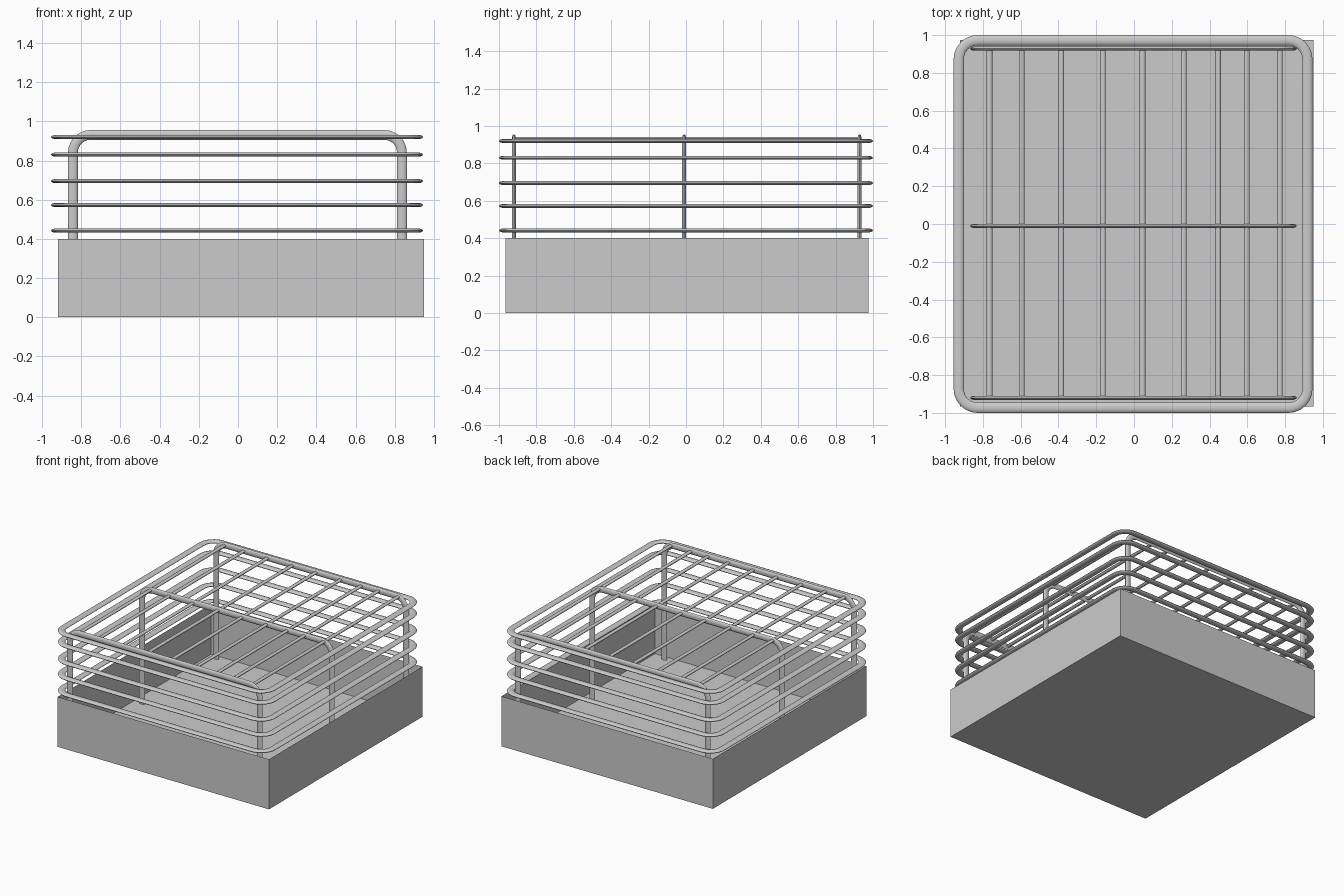
import bpy, bmesh, math
from mathutils import Vector

if "Cube" in bpy.data.objects:
    bpy.data.objects.remove(bpy.data.objects["Cube"])


def finish(name, bm, smooth=True):
    bmesh.ops.recalc_face_normals(bm, faces=bm.faces)
    me = bpy.data.meshes.new(name)
    bm.to_mesh(me)
    bm.free()
    ob = bpy.data.objects.new(name, me)
    bpy.context.collection.objects.link(ob)
    if smooth:
        bpy.ops.object.select_all(action='DESELECT')
        ob.select_set(True)
        bpy.context.view_layer.objects.active = ob
        bpy.ops.object.shade_smooth_by_angle(angle=math.radians(50))
    return ob


def arc(cx, cy, r, start, steps=6):
    """Quarter arc as (point, outward normal) pairs."""
    out = []
    for i in range(steps + 1):
        a = start + math.pi / 2 * i / steps
        n = (math.cos(a), math.sin(a))
        out.append(((cx + r * n[0], cy + r * n[1]), n))
    return out


def sweep(name, path, half_w, half_t, place, closed, sides=10):
    """Sweep a flat oval section along a planar path."""
    bm = bmesh.new()
    loops = []
    for (u, v), (nu, nv) in path:
        loop = []
        for k in range(sides):
            a = 2 * math.pi * k / sides
            d = half_w * math.cos(a)
            loop.append(bm.verts.new(place(u + nu * d, v + nv * d, half_t * math.sin(a))))
        loops.append(loop)
    n = len(loops)
    for i in range(n if closed else n - 1):
        a, b = loops[i], loops[(i + 1) % n]
        for k in range(sides):
            j = (k + 1) % sides
            bm.faces.new((a[k], a[j], b[j], b[k]))
    if not closed:
        bm.faces.new(loops[0])
        bm.faces.new(loops[-1])
    return finish(name, bm)


# Open-topped tray made of thin sheet
bm = bmesh.new()
bmesh.ops.create_cube(bm, size=1)
for v in bm.verts:
    v.co = Vector((0.015 + v.co.x * 1.87, 0.005 + v.co.y * 1.94, (v.co.z + 0.5) * 0.4))
top = [f for f in bm.faces if f.calc_center_median().z > 0.39]
bmesh.ops.delete(bm, geom=top, context='FACES_ONLY')
finish("tray", bm, smooth=False)

# Five horizontal rails with rounded corners
HW, R = 0.027, 0.10
ex, ey = 0.95 - HW - R, 1.0 - HW - R
rail_path = []
for i, (sx, sy) in enumerate(((1, 1), (-1, 1), (-1, -1), (1, -1))):
    rail_path += arc(-0.005 + sx * ex, sy * ey, R, i * math.pi / 2)
for i, z in enumerate((0.442, 0.573, 0.695, 0.83, 0.92)):
    sweep(f"rail_{i + 1}", rail_path, HW, 0.011,
          lambda u, v, t, z=z: (u, v, z + t), True)

# Three upright hoops standing on the tray floor
hx, ht, r = 0.867 - HW, 0.953 - 0.022, 0.09
hoop_path = [((hx, 0.002), (1, 0))]
hoop_path += arc(hx - r, ht - r, r, 0)
hoop_path += arc(-hx + r, ht - r, r, math.pi / 2)
hoop_path += [((-hx, 0.002), (-1, 0))]
for name, y in (("front", -0.92), ("middle", -0.01), ("back", 0.928)):
    sweep(f"{name}_hoop", hoop_path, 0.025, 0.011,
          lambda u, v, t, y=y: (u - 0.003, y + t, v), False)

# Roof slats running front to back between the hoops
for i, x in enumerate((-0.765, -0.595, -0.385, -0.165, 0.045, 0.263, 0.445, 0.597, 0.772)):
    sweep(f"roof_slat_{i + 1}", [((x, -0.92), (1, 0)), ((x, 0.92), (1, 0))],
          0.015, 0.010, lambda u, v, t: (u, v, 0.932 + t), False)
